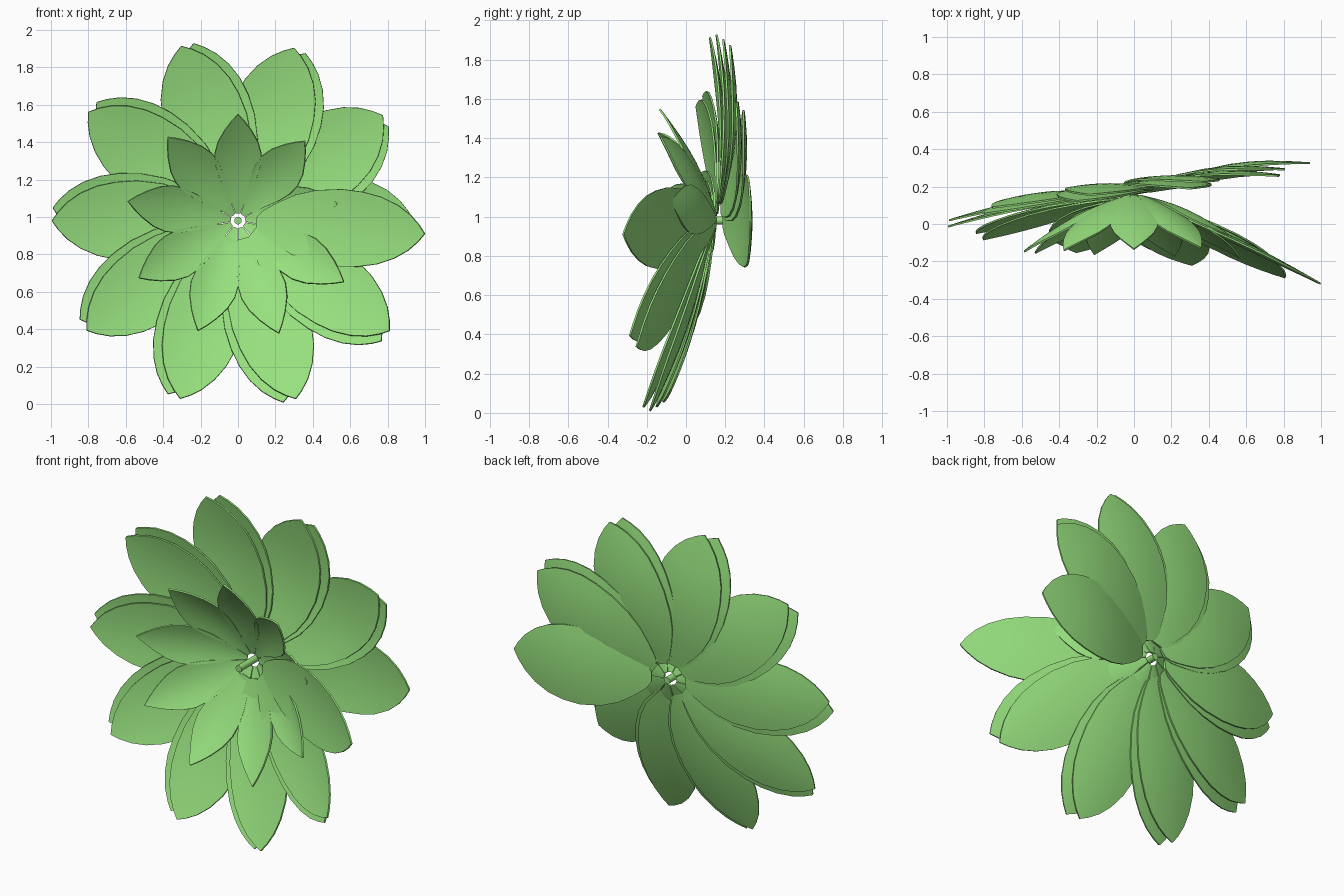
import bpy, bmesh, math

if "Cube" in bpy.data.objects:
    bpy.data.objects.remove(bpy.data.objects["Cube"])

CZ = 0.98          # height of the flower's centre
green = bpy.data.materials.new("leaf_green")
green.diffuse_color = (0.31, 0.75, 0.21, 1)
green.use_nodes = True
green.node_tree.nodes["Principled BSDF"].inputs["Base Color"].default_value = green.diffuse_color

# half-width profiles: (fraction of length, half width)
BIG = [(0, .025), (.03, .06), (.07, .085), (.13, .118), (.22, .16), (.34, .192), (.49, .207),
       (.62, .2), (.73, .18), (.83, .143), (.91, .095), (.965, .045), (1, 0.002)]
SMALL = [(0, .013), (.1, .033), (.22, .065), (.36, .1), (.48, .12), (.6, .125),
         (.72, .108), (.84, .072), (.93, .036), (1, 0.002)]
STRIPS = 8


def petal(name, profile, angle, r0, r1, y0, y1, bulge, cup, wide=1.0):
    """Curved thin leaf radiating from the centre, tip leaning to y1."""
    a = math.radians(angle)
    bm = bmesh.new()
    widest = max(w for _, w in profile)
    rows = []
    for s, w in profile:
        r = r0 + (r1 - r0) * s
        row = []
        for j in range(STRIPS + 1):
            u = 2 * j / STRIPS - 1
            v = u * w
            y = y0 + (y1 - y0) * s + bulge * math.sin(math.pi * s) - cup * (v / widest) ** 2
            v *= wide
            x = r * math.cos(a) - v * math.sin(a)
            z = r * math.sin(a) + v * math.cos(a)
            row.append(bm.verts.new((x, y, CZ + z)))
        rows.append(row)
    for p, q in zip(rows, rows[1:]):
        for j in range(STRIPS):
            bm.faces.new((p[j], q[j], q[j + 1], p[j + 1]))
    for f in bm.faces:
        f.smooth = True
    for e in bm.edges:
        e.smooth = not e.is_boundary
    me = bpy.data.meshes.new(name)
    bm.to_mesh(me)
    bm.free()
    me.materials.append(green)
    ob = bpy.data.objects.new(name, me)
    bpy.context.collection.objects.link(ob)
    sol = ob.modifiers.new("thickness", 'SOLIDIFY')
    sol.thickness = 0.01
    sol.offset = 0


# outer petals: close pairs descending in a clockwise spiral from front to back
angles = [-4]
for k in range(1, 10):
    angles += [-36 * k, -36 * k - 4]
angles.append(-360)
for i, ang in enumerate(angles):
    t = i / (len(angles) - 1)
    petal(f"outer_petal_{i + 1}", BIG, ang, 0.10, 1.0 - 0.06 * t ** 3,
          0.10 + 0.09 * t, -0.32 + 0.645 * t, 0.03 + 0.03 * t, 0.02, 1 + 0.15 * t * t)

# inner petals: nine, growing slightly counter-clockwise
for i in range(9):
    R = 0.54 + 0.014 * i
    tip = -0.08 if i == 0 else 0.15 - 0.5 * R
    petal(f"inner_petal_{i + 1}", SMALL, 10 + 40 * i, 0.04, R,
          0.15, tip, 0.035, 0.025)

# central pin
bpy.ops.mesh.primitive_cylinder_add(vertices=16, radius=0.02, depth=0.18,
                                    location=(0, 0.095, CZ), rotation=(math.pi / 2, 0, 0))
pin = bpy.context.object
pin.name = "centre_pin"
pin.data.materials.append(green)
bpy.ops.object.shade_smooth_by_angle()
